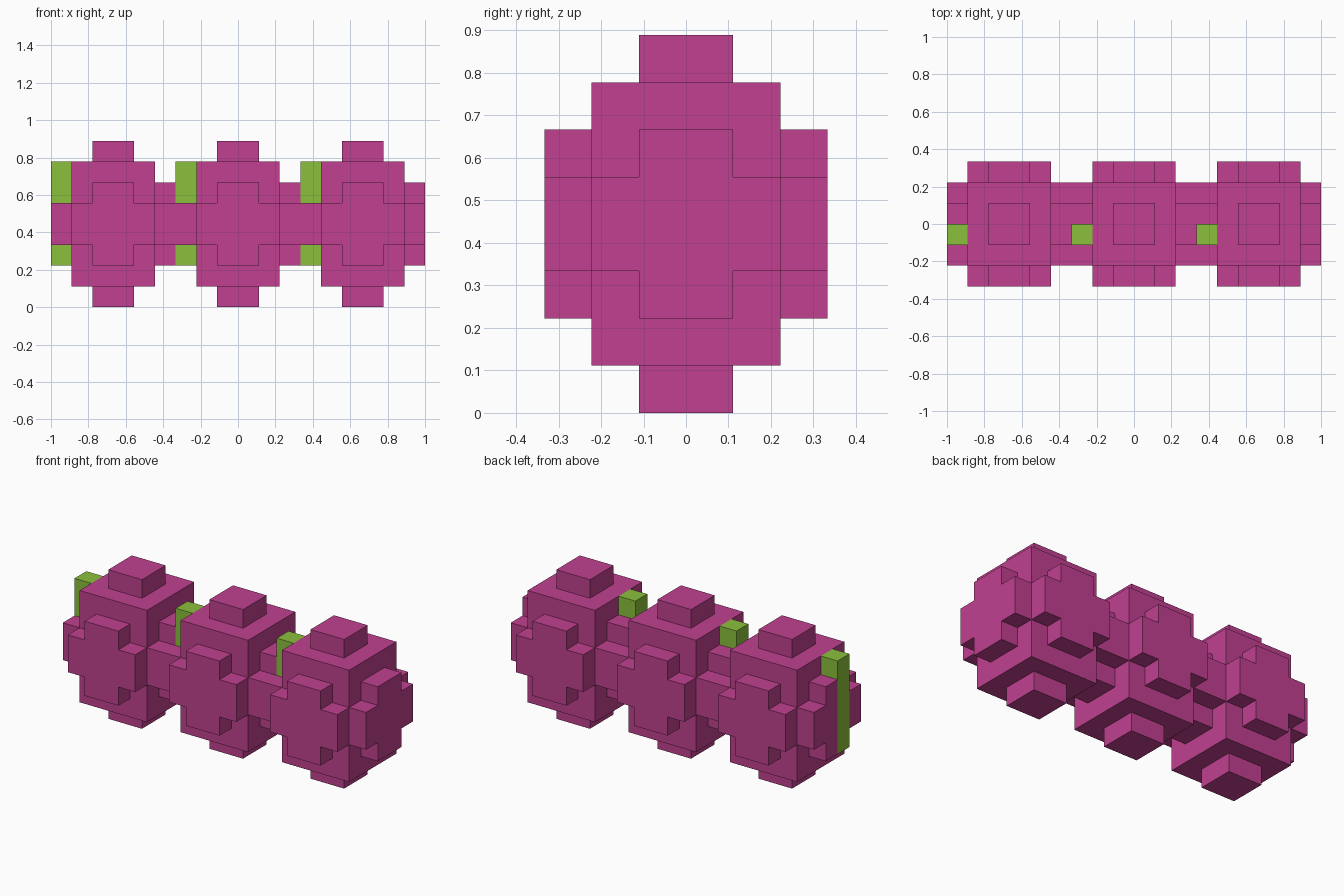
import bpy
import bmesh
from mathutils import Vector

cube = bpy.data.objects.get("Cube")
if cube:
    bpy.data.objects.remove(cube, do_unlink=True)

U = 1 / 9        # size of one block
MID = 4          # height of the body centres, in blocks


def material(name, rgb):
    mat = bpy.data.materials.new(name)
    mat.use_nodes = True
    colour = (*rgb, 1)
    mat.diffuse_color = colour
    bsdf = next(n for n in mat.node_tree.nodes if n.type == 'BSDF_PRINCIPLED')
    bsdf.inputs["Base Color"].default_value = colour
    return mat


MAGENTA = material("magenta", (0.527, 0.051, 0.279))
GREEN = material("leaf green", (0.258, 0.527, 0.045))


def prism(name, profile, axis, start, end, x0, mat):
    """Extrude a profile (side, height) along x or y, in blocks about a body centre."""
    def place(d, a, b):
        x, y = (d, a) if axis == 'x' else (a, d)
        return Vector((x0 + x, y, MID + b)) * U

    bm = bmesh.new()
    face = bm.faces.new([bm.verts.new(place(start, a, b)) for a, b in profile])
    new = bmesh.ops.extrude_face_region(bm, geom=[face])["geom"]
    shift = place(end, 0, 0) - place(start, 0, 0)
    bmesh.ops.translate(bm, vec=shift, verts=[v for v in new if isinstance(v, bmesh.types.BMVert)])
    bmesh.ops.recalc_face_normals(bm, faces=bm.faces)
    mesh = bpy.data.meshes.new(name)
    bm.to_mesh(mesh)
    bm.free()
    mesh.materials.append(mat)
    obj = bpy.data.objects.new(name, mesh)
    bpy.context.collection.objects.link(obj)
    return obj


def rect(a0, a1, b0, b1):
    return [(a0, b0), (a1, b0), (a1, b1), (a0, b1)]


# Cross-shaped bulge, and its back part beside the stem slot
CROSS = [(2, -1), (2, 1), (1, 1), (1, 2), (-1, 2), (-1, 1),
         (-2, 1), (-2, -1), (-1, -1), (-1, -2), (1, -2), (1, -1)]
BACK_CROSS = [(0, -2), (1, -2), (1, -1), (2, -1), (2, 1), (1, 1), (1, 2), (0, 2)]

# Three blocky bodies in a row
for label, x0 in (("right", -6), ("middle", 0), ("left", 6)):
    # Core with caps above and below
    prism(f"{label}_body_core", rect(-2, 2, -3, 3), 'y', -2, 2, x0, MAGENTA)
    prism(f"{label}_body_top_cap", rect(-1, 1, 3, 4), 'y', -1, 1, x0, MAGENTA)
    prism(f"{label}_body_bottom_cap", rect(-1, 1, -4, -3), 'y', -1, 1, x0, MAGENTA)

    # Bulges on the front, back and left
    prism(f"{label}_body_front_bulge", CROSS, 'y', -3, -2, x0, MAGENTA)
    prism(f"{label}_body_back_bulge", CROSS, 'y', 2, 3, x0, MAGENTA)
    prism(f"{label}_body_left_bulge", CROSS, 'x', 2, 3, x0, MAGENTA)

    # Right bulge, split by the green stem
    prism(f"{label}_body_right_bulge_back", BACK_CROSS, 'x', -3, -2, x0, MAGENTA)
    prism(f"{label}_body_right_bulge_front", rect(-2, -1, -1, 1), 'x', -3, -2, x0, MAGENTA)
    prism(f"{label}_body_stem", rect(-1, 0, -2, 3), 'x', -3, -2, x0, GREEN)
